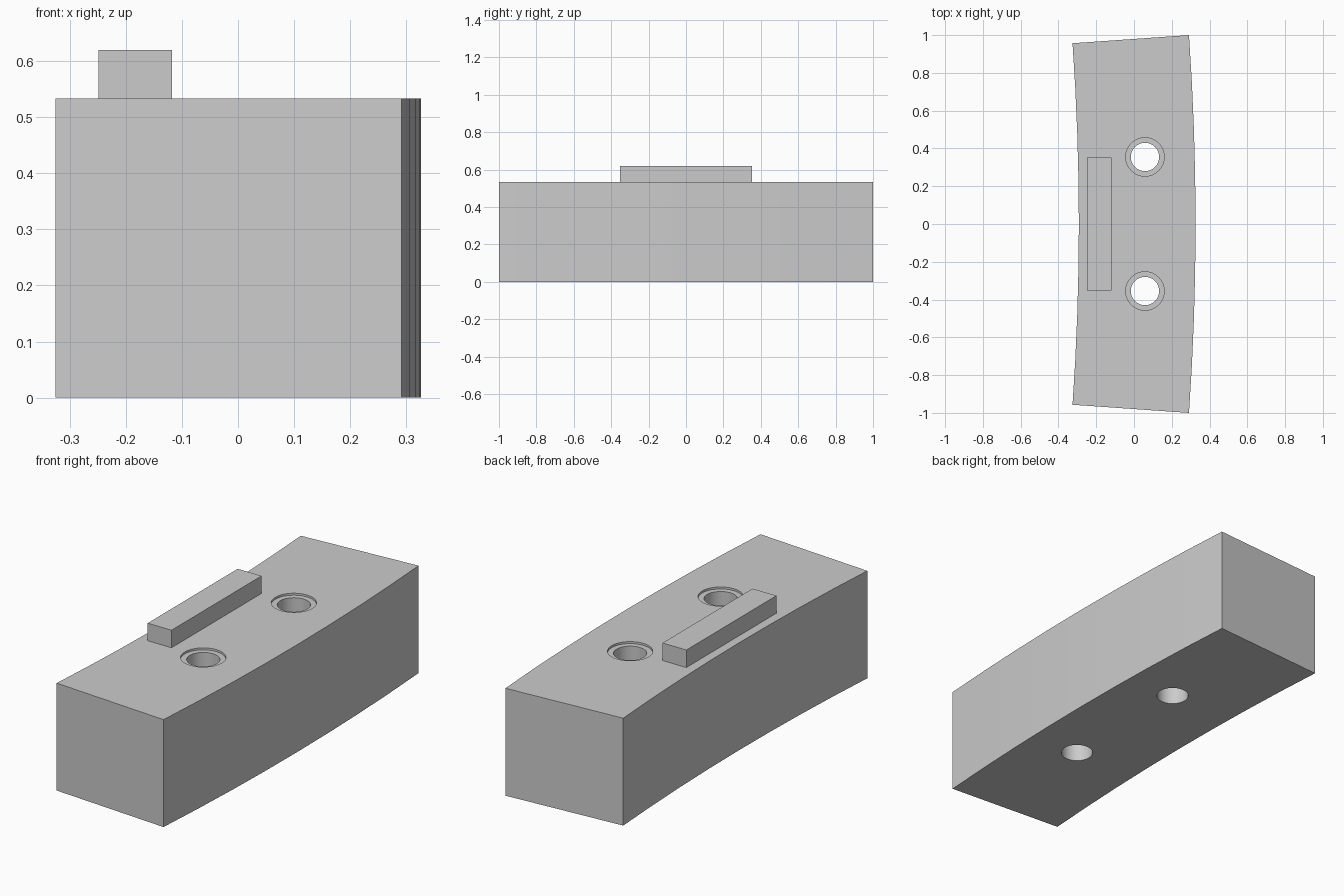
import bpy, bmesh, math

cube = bpy.data.objects.get("Cube")
if cube:
    bpy.data.objects.remove(cube, do_unlink=True)

HEIGHT = 0.533
OUTER_X, INNER_X = 0.326, -0.292
HALF_ANGLE = math.radians(4)
RADIUS = 1 / math.sin(HALF_ANGLE)
STEPS = 8

grey = bpy.data.materials.new("plain grey")
grey.use_nodes = True
grey.diffuse_color = (0.6, 0.6, 0.6, 1)
grey.node_tree.nodes["Principled BSDF"].inputs["Base Color"].default_value = (0.6, 0.6, 0.6, 1)


def make_object(name, bm):
    bmesh.ops.recalc_face_normals(bm, faces=bm.faces)
    mesh = bpy.data.meshes.new(name)
    bm.to_mesh(mesh)
    bm.free()
    mesh.materials.append(grey)
    obj = bpy.data.objects.new(name, mesh)
    bpy.context.collection.objects.link(obj)
    return obj


def extrude(bm, outline, z0, z1):
    """Closed prism from a flat outline."""
    rings = [[bm.verts.new((x, y, z)) for x, y in outline] for z in (z0, z1)]
    bm.faces.new(rings[0])
    bm.faces.new(rings[1])
    for i in range(len(outline)):
        j = (i + 1) % len(outline)
        bm.faces.new((rings[0][i], rings[0][j], rings[1][j], rings[1][i]))


def lathe(bm, cx, cy, profile, sides=32):
    """Closed turned solid from (radius, z) pairs."""
    rings = [[bm.verts.new((cx + r * math.cos(math.tau * k / sides),
                            cy + r * math.sin(math.tau * k / sides), z))
              for k in range(sides)] for r, z in profile]
    bm.faces.new(rings[0])
    bm.faces.new(rings[-1])
    for a, b in zip(rings, rings[1:]):
        for k in range(sides):
            n = (k + 1) % sides
            bm.faces.new((a[k], a[n], b[n], b[k]))


# Curved block: a short slice of a large ring
def arc(radius):
    centre = OUTER_X - RADIUS
    angles = [HALF_ANGLE * (2 * i / STEPS - 1) for i in range(STEPS + 1)]
    return [(centre + radius * math.cos(a), radius * math.sin(a)) for a in angles]


bm = bmesh.new()
extrude(bm, arc(RADIUS) + arc(RADIUS - OUTER_X + INNER_X)[::-1], 0, HEIGHT)
block = make_object("curved_block", bm)

# Two through holes, each with a shallow wider recess at the top
bm = bmesh.new()
for side in (-1, 1):
    lathe(bm, 0.058, side * 0.355,
          [(0.075, -0.1), (0.075, HEIGHT - 0.01), (0.102, HEIGHT - 0.01), (0.102, HEIGHT + 0.1)])
cutter = make_object("hole_cutter", bm)
cutter.hide_render = True

cut = block.modifiers.new("holes", "BOOLEAN")
cut.operation = "DIFFERENCE"
cut.solver = "EXACT"
cut.object = cutter
bpy.ops.object.select_all(action="DESELECT")
bpy.context.view_layer.objects.active = block
block.select_set(True)
bpy.ops.object.modifier_apply(modifier=cut.name)
bpy.data.objects.remove(cutter, do_unlink=True)
bpy.ops.object.shade_smooth_by_angle(angle=math.radians(30))

# Raised locating bar on the top
bm = bmesh.new()
extrude(bm, [(-0.249, -0.353), (-0.118, -0.353), (-0.118, 0.353), (-0.249, 0.353)], HEIGHT, 0.62)
make_object("top_bar", bm)
